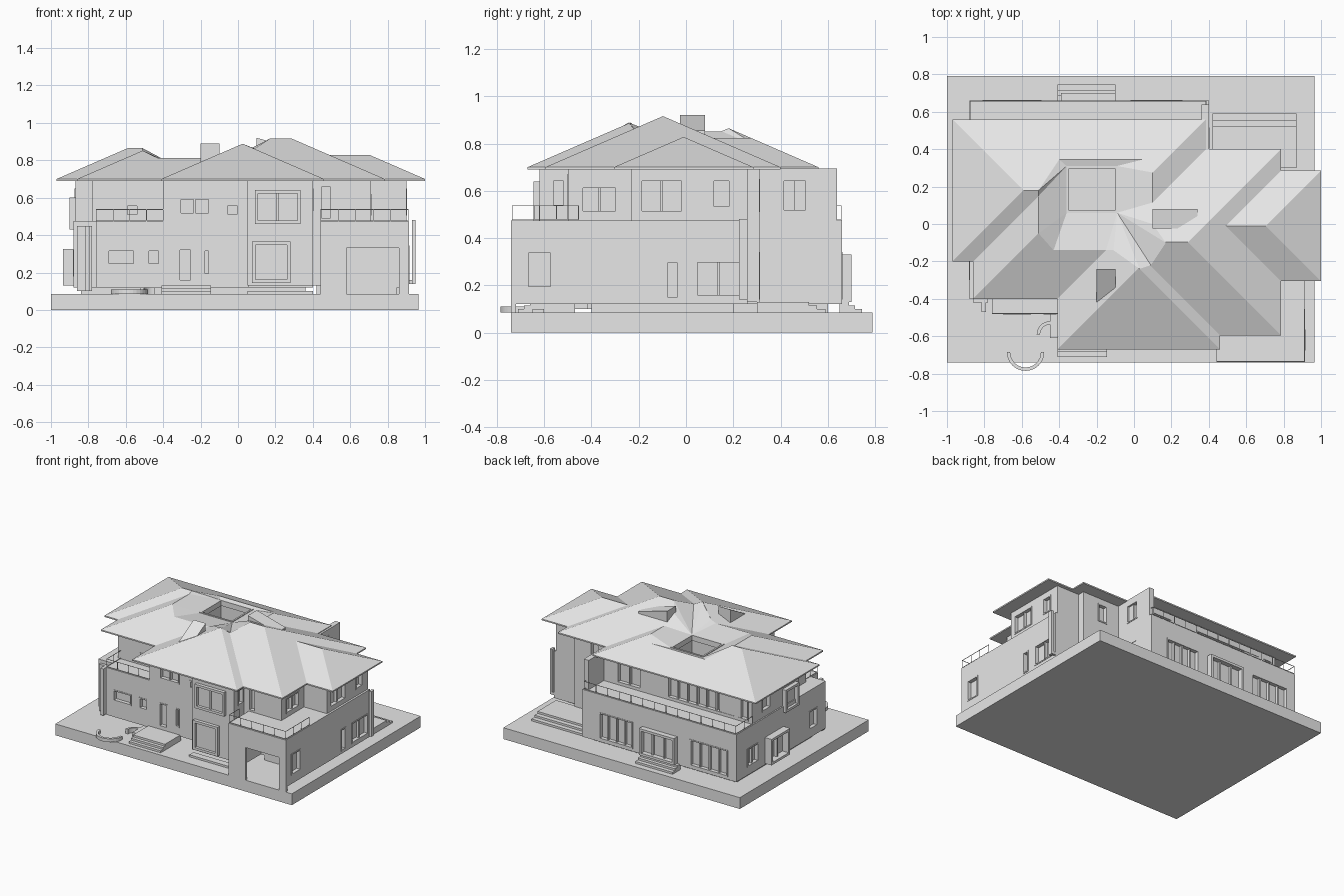
import bpy, bmesh, math
from mathutils import Vector

if "Cube" in bpy.data.objects:
    bpy.data.objects.remove(bpy.data.objects["Cube"])

grey = bpy.data.materials.new("plain grey")
grey.use_nodes = True
grey.diffuse_color = (0.8, 0.8, 0.8, 1)
grey.node_tree.nodes["Principled BSDF"].inputs["Base Color"].default_value = (0.8, 0.8, 0.8, 1)

EAVE, PITCH, FLOOR = 0.70, 0.434, 0.475


def finish(name, bm):
    bmesh.ops.recalc_face_normals(bm, faces=bm.faces)
    mesh = bpy.data.meshes.new(name)
    bm.to_mesh(mesh)
    bm.free()
    mesh.materials.append(grey)
    obj = bpy.data.objects.new(name, mesh)
    bpy.context.scene.collection.objects.link(obj)
    return obj


def add_box(bm, x0, x1, y0, y1, z0, z1):
    verts = bmesh.ops.create_cube(bm, size=1)["verts"]
    lo, hi = Vector((x0, y0, z0)), Vector((x1, y1, z1))
    for v in verts:
        v.co = Vector([lo[i] + (v.co[i] + 0.5) * (hi[i] - lo[i]) for i in range(3)])


def boxes(name, *bounds):
    bm = bmesh.new()
    for b in bounds:
        add_box(bm, *b)
    return finish(name, bm)


def hull(name, points):
    bm = bmesh.new()
    for p in points:
        bm.verts.new(p)
    bmesh.ops.convex_hull(bm, input=bm.verts)
    return finish(name, bm)


def cut(obj, cutter):
    """Subtract the cutter from the object and keep the result."""
    mod = obj.modifiers.new("cut", "BOOLEAN")
    mod.operation, mod.solver, mod.object = "DIFFERENCE", "EXACT", cutter
    cutter.hide_render = True
    graph = bpy.context.evaluated_depsgraph_get()
    mesh = bpy.data.meshes.new_from_object(obj.evaluated_get(graph))
    obj.modifiers.clear()
    obj.data = mesh


def on_wall(face, pos, a0, a1, z0, z1, d0, d1):
    """Bounds of a box on a wall; d is the distance outward from it."""
    s = 1 if face[0] == "+" else -1
    d0, d1 = sorted((pos + s * d0, pos + s * d1))
    return (d0, d1, a0, a1, z0, z1) if face[1] == "x" else (a0, a1, d0, d1, z0, z1)


def block(name, bounds, windows=(), holes=()):
    """Wall block with recessed, framed windows: (face, a0, a1, z0, z1, panes)."""
    obj = boxes(name, bounds)
    cuts, bars = list(holes), []
    sides = {"-x": bounds[0], "+x": bounds[1], "-y": bounds[2], "+y": bounds[3]}
    for face, a0, a1, z0, z1, panes in windows:
        def part(p, q, r, s, d0, d1):
            return on_wall(face, sides[face], p, q, r, s, d0, d1)
        t, n = 0.009, 0.005
        cuts.append(part(a0, a1, z0, z1, -0.025, 0.02))
        bars += [part(a0, a1, z0, z0 + t, -0.025, 0.003), part(a0, a1, z1 - t, z1, -0.025, 0.003)]
        bars += [part(a, a + t, z0, z1, -0.025, 0.003) for a in (a0, a1 - t)]
        for i in range(1, panes):
            m = a0 + (a1 - a0) * i / panes
            bars.append(part(m - n, m + n, z0, z1, -0.025, -0.005))
    for c in cuts:
        cutter = boxes(name + "_cutter", c)
        cut(obj, cutter)
        bpy.data.objects.remove(cutter)
    if bars:
        boxes(name + "_window_frames", *bars)


# Ground slab and recessed plinth
boxes("ground_slab", (-1, 0.965, -0.74, 0.79, 0, 0.085))
boxes("plinth", (-0.84, 0.36, -0.3, 0.6, 0.085, 0.13), (0.5, 0.85, -0.4, 0.2, 0.085, 0.13))

# Ground floor
block("ground_main", (-0.88, 0.4, -0.4, 0.66, 0.12, FLOOR), [
    ("+y", -0.02, 0.26, 0.14, 0.34, 4), ("+y", -0.81, -0.495, 0.14, 0.34, 4),
    ("-x", 0.4, 0.53, 0.18, 0.32, 2), ("-x", -0.3, -0.2, 0.18, 0.32, 1)])
block("ground_front", (-0.76, 0.06, -0.48, -0.3, 0.12, FLOOR), [
    ("-y", -0.7, -0.55, 0.24, 0.325, 1), ("-y", -0.485, -0.415, 0.24, 0.325, 1),
    ("-y", -0.32, -0.245, 0.15, 0.33, 1), ("-y", -0.185, -0.15, 0.185, 0.325, 1)])
block("garage", (0.44, 0.915, -0.74, 0.26, 0.12, FLOOR), [
    ("+x", -0.675, -0.565, 0.185, 0.345, 1), ("+x", -0.085, -0.03, 0.14, 0.305, 1),
    ("+x", 0.04, 0.235, 0.15, 0.305, 2)],
    holes=[(0.47, 0.88, -0.72, -0.4, 0.05, 0.44), (0.58, 0.86, -0.8, -0.7, 0.05, 0.33)])
boxes("garage_piers", (0.44, 0.58, -0.74, -0.72, 0.085, 0.13), (0.86, 0.915, -0.74, -0.72, 0.085, 0.13))
boxes("west_porch_wall", (-0.86, -0.78, -0.42, -0.38, 0.1, 0.45), (-0.815, -0.79, -0.47, -0.4, 0.1, 0.45))
boxes("east_fin", (0.93, 0.95, 0.225, 0.26, 0.14, 0.48), (0.91, 0.935, 0.245, 0.26, 0.14, 0.16))

# Upper floor, with the light shaft sunk in the middle
shaft = (-0.36, -0.09, 0.06, 0.31)
block("upper_main", (-0.78, 0.39, -0.31, 0.46, 0.47, 0.695), [
    ("+y", -0.73, -0.17, 0.49, 0.65, 7), ("+y", 0.05, 0.25, 0.49, 0.65, 2),
    ("-y", -0.6, -0.53, 0.5, 0.565, 1)], holes=[shaft + (0.48, 0.8)])
block("upper_west", (-0.87, -0.6, -0.1, 0.46, 0.47, 0.695), [
    ("-x", 0.24, 0.34, 0.52, 0.65, 1), ("+y", -0.84, -0.75, 0.49, 0.65, 1)])
block("upper_front", (-0.4, 0.1, -0.48, -0.2, 0.47, 0.695), [
    ("-y", -0.315, -0.15, 0.51, 0.6, 2), ("-y", -0.065, 0.005, 0.505, 0.565, 1)])
block("front_bay", (0.05, 0.4, -0.62, -0.3, 0.13, 0.695), [("+x", -0.57, -0.51, 0.53, 0.65, 1)])
block("upper_east_middle", (0.39, 0.71, -0.5, 0.31, 0.13, 0.695), [
    ("-y", 0.44, 0.5, 0.48, 0.67, 1), ("+x", -0.445, -0.29, 0.505, 0.62, 2),
    ("+y", 0.5, 0.58, 0.51, 0.65, 1), ("+y", 0.48, 0.6, 0.14, 0.34, 2)],
    holes=[(0.47, 0.88, -0.6, -0.4, 0.05, 0.44)])
block("upper_east", (0.65, 0.9, -0.23, 0.26, 0.47, 0.695), [
    ("+x", -0.195, -0.01, 0.505, 0.65, 2), ("+x", 0.11, 0.19, 0.525, 0.65, 1)])
block("back_fin_wall", (0.36, 0.4, 0.31, 0.64, 0.13, 0.695), [
    ("+x", 0.405, 0.515, 0.19, 0.345, 1), ("+x", 0.405, 0.515, 0.51, 0.65, 1)])


# Projecting box windows: open frame, recessed pane and mullions
def box_window(name, face, pos, a0, a1, z0, z1, depth, panes):
    t = 0.018
    strips = [(a0, a1, z0, z0 + t), (a0, a1, z1 - t, z1), (a0, a0 + t, z0, z1), (a1 - t, a1, z0, z1)]
    parts = [on_wall(face, pos, *s, -0.01, depth) for s in strips]
    parts.append(on_wall(face, pos, a0, a1, z0, z1, -0.01, 0.004))
    for i in range(1, panes):
        m = a0 + (a1 - a0) * i / panes
        parts.append(on_wall(face, pos, m - 0.006, m + 0.006, z0, z1, 0, depth / 2))
    boxes(name, *parts)


box_window("lower_bay_window", "-y", -0.62, 0.075, 0.28, 0.145, 0.365, 0.025, 1)
box_window("upper_bay_window", "-y", -0.62, 0.09, 0.335, 0.46, 0.64, 0.025, 2)
box_window("back_box_window", "+y", 0.66, -0.39, -0.1, 0.13, 0.33, 0.04, 3)
box_window("lower_west_box_window", "-x", -0.88, 0.1, 0.32, 0.13, 0.325, 0.055, 2)
box_window("upper_west_box_window", "-x", -0.87, -0.06, 0.1, 0.43, 0.6, 0.03, 1)

# Hipped roofs of equal pitch, as x0, x1, y0, y1 of the eaves
hips = {"west": (-0.97, 0.385, -0.2, 0.56), "west_front": (-0.86, 0.3, -0.4, 0.5),
        "front": (-0.41, 0.46, -0.67, 0.3), "east_middle": (-0.33, 0.785, -0.595, 0.40),
        "east": (0.2, 1.0, -0.305, 0.285)}


def roof_height(x, y):
    return EAVE + PITCH * max(min(x - a, b - x, y - c, d - y) for a, b, c, d in hips.values())


rim = [(-0.51, -0.05), (-0.43, -0.14), (-0.15, -0.14), (-0.11, -0.14), (0.03, -0.24), (0.09, -0.22),
       (0.17, -0.1), (0.1, 0), (0.1, 0.115), (0.1, 0.275), (0.05, 0.345), (-0.4, 0.345),
       (-0.51, 0.18), (-0.51, 0.15)]
bm = bmesh.new()
low = bm.faces.new([bm.verts.new((x, y, 0.6)) for x, y in rim])
top = bmesh.ops.extrude_face_region(bm, geom=[low])["geom"]
bmesh.ops.translate(bm, vec=(0, 0, 0.6), verts=[g for g in top if isinstance(g, bmesh.types.BMVert)])
well_cutter = finish("roof_well_cutter", bm)
for name, (x0, x1, y0, y1) in hips.items():
    h = min(x1 - x0, y1 - y0) / 2
    pts = [(x, y, z) for x in (x0, x1) for y in (y0, y1) for z in (EAVE - 0.01, EAVE)]
    pts += [(x0 + h, y0 + h, EAVE + h * PITCH), (x1 - h, y1 - h, EAVE + h * PITCH)]
    cut(hull(name + "_roof", pts), well_cutter)
bpy.data.objects.remove(well_cutter)

# Sloping roof well that drops to the light shaft
bm = bmesh.new()
r = [bm.verts.new((x, y, roof_height(x, y))) for x, y in rim]
corners = [(shaft[0], shaft[2]), (shaft[1], shaft[2]), (shaft[1], shaft[3]), (shaft[0], shaft[3])]
s = [bm.verts.new((x, y, 0.785)) for x, y in corners]
b = [bm.verts.new((x, y, 0.48)) for x, y in corners]
nearest = [0, 0, 1, 1, 1, 1, 1, 1, 1, 2, 2, 3, 3, 3]
for i, k in enumerate(nearest):
    j = (i + 1) % len(rim)
    bm.faces.new((r[i], r[j], s[k]))
    if nearest[j] != k:
        bm.faces.new((r[j], s[nearest[j]], s[k]))
for i in range(4):
    j = (i + 1) % 4
    bm.faces.new((s[i], s[j], b[j], b[i]))
finish("roof_well", bm)
x0, x1, y0, y1 = shaft
boxes("shaft_curb", (x0, x1, y0, y0 + 0.012, 0.75, 0.79), (x0, x1, y1 - 0.012, y1, 0.75, 0.79),
      (x0, x0 + 0.012, y0, y1, 0.75, 0.79), (x1 - 0.012, x1, y0, y1, 0.75, 0.79))

# Sloping roof dormers
hull("front_dormer", [(x, y, z) for x in (-0.2, -0.1) for y, z in
                      ((-0.24, 0.75), (-0.24, 0.89), (-0.43, 0.785), (-0.43, 0.75))])
hull("ridge_dormer", [(x, y, z) for y in (-0.025, 0.08) for x, z in
                      ((0.1, 0.8), (0.1, 0.92), (0.34, 0.855), (0.34, 0.8))])


# Railings of thin posts and rails along a path
def railing(name, path):
    t, parts = 0.0015, []
    for (xa, ya), (xb, yb) in zip(path, path[1:]):
        for z in (FLOOR + 0.005, 0.537):
            parts.append((min(xa, xb) - t, max(xa, xb) + t, min(ya, yb) - t, max(ya, yb) + t, z - t, z + t))
        n = max(1, round(math.hypot(xb - xa, yb - ya) / 0.1))
        for i in range(n + 1):
            x, y = xa + (xb - xa) * i / n, ya + (yb - ya) * i / n
            parts.append((x - t, x + t, y - t, y + t, FLOOR, 0.537))
    boxes(name, *parts)


railing("back_balcony_railing", [(-0.875, 0.46), (-0.875, 0.657), (0.385, 0.657), (0.385, 0.63)])
railing("front_balcony_railing", [(-0.757, -0.31), (-0.757, -0.477), (-0.4, -0.477)])
railing("garage_terrace_railing", [(0.443, -0.62), (0.443, -0.735), (0.911, -0.735), (0.911, -0.455)])

# Entrance steps and landings
boxes("front_steps", (-0.41, -0.145, -0.66, -0.47, 0.085, 0.13), (-0.41, -0.145, -0.685, -0.66, 0.085, 0.115),
      (-0.41, -0.145, -0.71, -0.685, 0.085, 0.1))
boxes("bay_step", (0.05, 0.4, -0.65, -0.6, 0.085, 0.1))
boxes("back_steps", (-0.41, -0.1, 0.65, 0.69, 0.085, 0.13), (-0.41, -0.1, 0.69, 0.715, 0.085, 0.115),
      (-0.41, -0.1, 0.715, 0.745, 0.085, 0.1))
boxes("back_porch", (0.42, 0.87, 0.3, 0.52, 0.085, 0.13), (0.42, 0.87, 0.52, 0.555, 0.085, 0.115),
      (0.42, 0.87, 0.555, 0.59, 0.085, 0.1))


# Curved garden kerbs
def kerb(name, cx, cy, radius, start, end, z1):
    bm = bmesh.new()
    rings = []
    for i in range(17):
        a = math.radians(start + (end - start) * i / 16)
        rings.append([bm.verts.new((cx + q * math.cos(a), cy + q * math.sin(a), z))
                      for q, z in ((radius, 0.085), (radius, z1), (radius - 0.018, z1), (radius - 0.018, 0.085))])
    for p, q in zip(rings, rings[1:]):
        for i in range(4):
            bm.faces.new((p[i], p[(i + 1) % 4], q[(i + 1) % 4], q[i]))
    bm.faces.new(rings[0])
    bm.faces.new(rings[-1])
    finish(name, bm)


kerb("round_kerb", -0.58, -0.685, 0.1, 180, 360, 0.11)
kerb("corner_kerb", -0.45, -0.59, 0.07, 90, 180, 0.12)
boxes("corner_kerb_end", (-0.45, -0.41, -0.61, -0.48, 0.085, 0.12))
